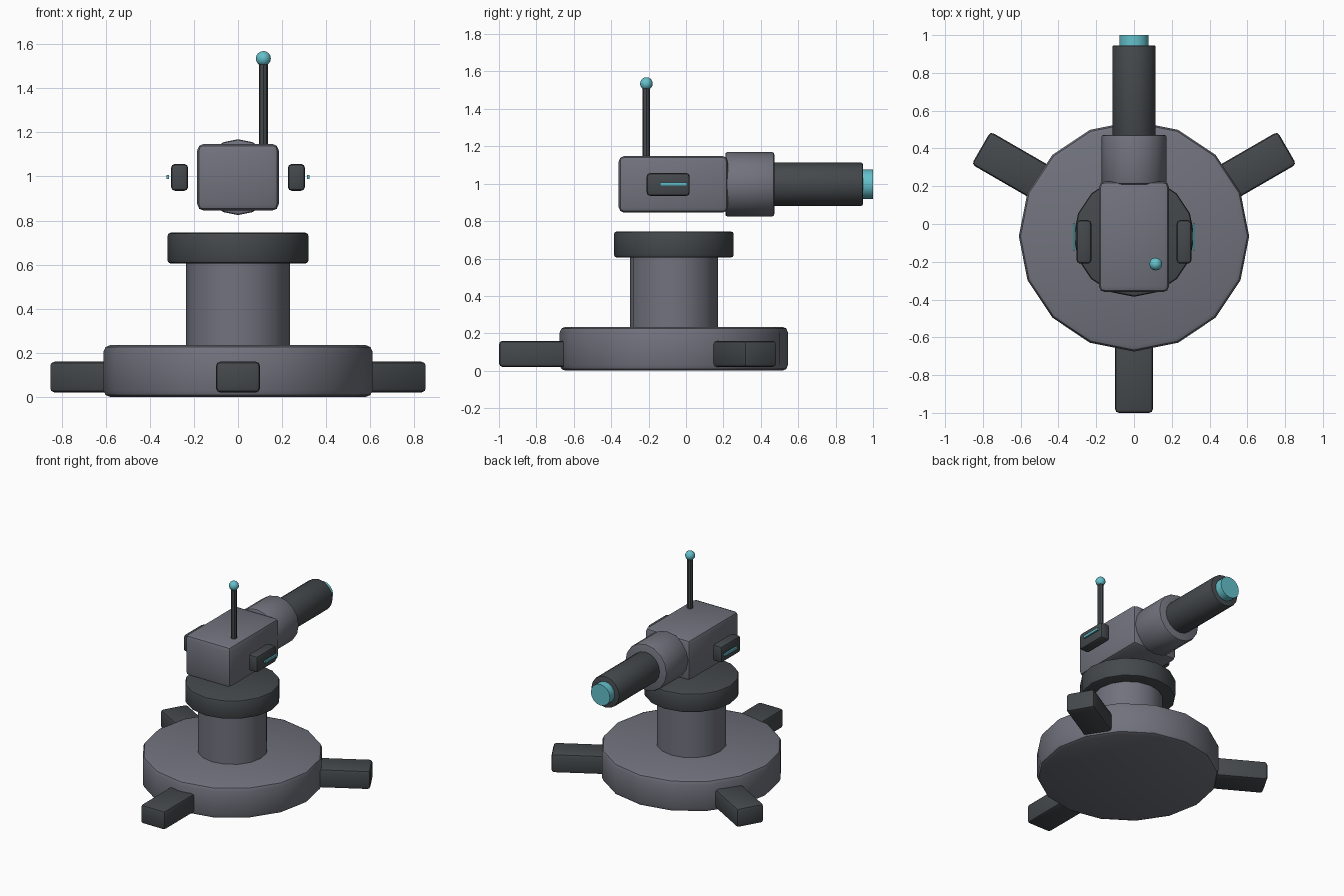
import bpy, math
from mathutils import Vector

if "Cube" in bpy.data.objects:
    bpy.data.objects.remove(bpy.data.objects["Cube"])


def material(name, rgb):
    m = bpy.data.materials.new(name)
    m.diffuse_color = (*rgb, 1)
    m.use_nodes = True
    m.node_tree.nodes["Principled BSDF"].inputs["Base Color"].default_value = m.diffuse_color
    return m


GREY = material("slate grey", (0.165, 0.17, 0.205))
DARK = material("dark charcoal", (0.058, 0.066, 0.072))
CYAN = material("pale cyan", (0.13, 0.53, 0.60))
AXIS_Y = -0.065  # the stand sits slightly forward of the origin


def finish(name, mat, bevel=0.0, segments=2):
    o = bpy.context.object
    o.name = o.data.name = name
    o.data.materials.append(mat)
    bpy.ops.object.transform_apply(location=False, rotation=True, scale=True)
    if bevel:
        b = o.modifiers.new("bevel", "BEVEL")
        b.width, b.segments = bevel, segments
        b.limit_method, b.angle_limit = "ANGLE", math.radians(40)
        bpy.ops.object.modifier_apply(modifier="bevel")
    bpy.ops.object.shade_smooth_by_angle(angle=math.radians(35))
    return o


def box(name, lo, hi, mat, bevel=0.0, turn=0.0):
    lo, hi = Vector(lo), Vector(hi)
    bpy.ops.mesh.primitive_cube_add(size=1, location=(lo + hi) / 2, rotation=(0, 0, turn))
    bpy.context.object.scale = hi - lo
    return finish(name, mat, bevel)


def post(name, x, y, r, z0, z1, mat, bevel=0.0, sides=16):
    bpy.ops.mesh.primitive_cylinder_add(vertices=sides, radius=r, depth=z1 - z0,
                                        location=(x, y, (z0 + z1) / 2))
    return finish(name, mat, bevel)


def tube(name, r, y0, y1, mat, bevel=0.0):
    bpy.ops.mesh.primitive_cylinder_add(vertices=16, radius=r, depth=y1 - y0,
                                        location=(0, (y0 + y1) / 2, 0.997),
                                        rotation=(math.pi / 2, 0, 0))
    return finish(name, mat, bevel)


# Stand: base disc, pillar, collar
post("base", 0, AXIS_Y, 0.61, 0.0, 0.235, GREY, 0.03)
post("pillar", 0, AXIS_Y, 0.235, 0.21, 0.63, GREY)
post("collar", 0, AXIS_Y, 0.32, 0.605, 0.745, DARK, 0.015)

# Three radial feet
for i, deg in enumerate((-90, 30, 150)):
    a = math.radians(deg)
    c = Vector((math.cos(a) * 0.735, AXIS_Y + math.sin(a) * 0.735, 0.09))
    half = Vector((0.2, 0.1, 0.07))
    box(f"foot_{i + 1}", c - half, c + half, DARK, 0.02, a)

# Floating head with stepped barrel
box("head", (-0.185, -0.36, 0.845), (0.185, 0.225, 1.148), GREY, 0.03)
tube("barrel_sleeve", 0.172, 0.21, 0.472, GREY, 0.012)
tube("barrel", 0.115, 0.40, 0.945, DARK, 0.006)
tube("muzzle_lens", 0.078, 0.90, 1.0, CYAN)

# Side pods with light strips
for side, s in (("left", -1), ("right", 1)):
    xs = sorted((s * 0.226, s * 0.304))
    box(f"{side}_pod", (xs[0], -0.21, 0.935), (xs[1], 0.02, 1.057), DARK, 0.018)
    xs = sorted((s * 0.312, s * 0.324))
    box(f"{side}_light_strip", (xs[0], -0.14, 0.989), (xs[1], 0.005, 1.006), CYAN)

# Antenna
post("antenna", 0.115, -0.212, 0.02, 1.12, 1.53, DARK, sides=8)
bpy.ops.mesh.primitive_uv_sphere_add(segments=12, ring_count=8, radius=0.034,
                                     location=(0.115, -0.212, 1.535))
finish("antenna_tip", CYAN)
